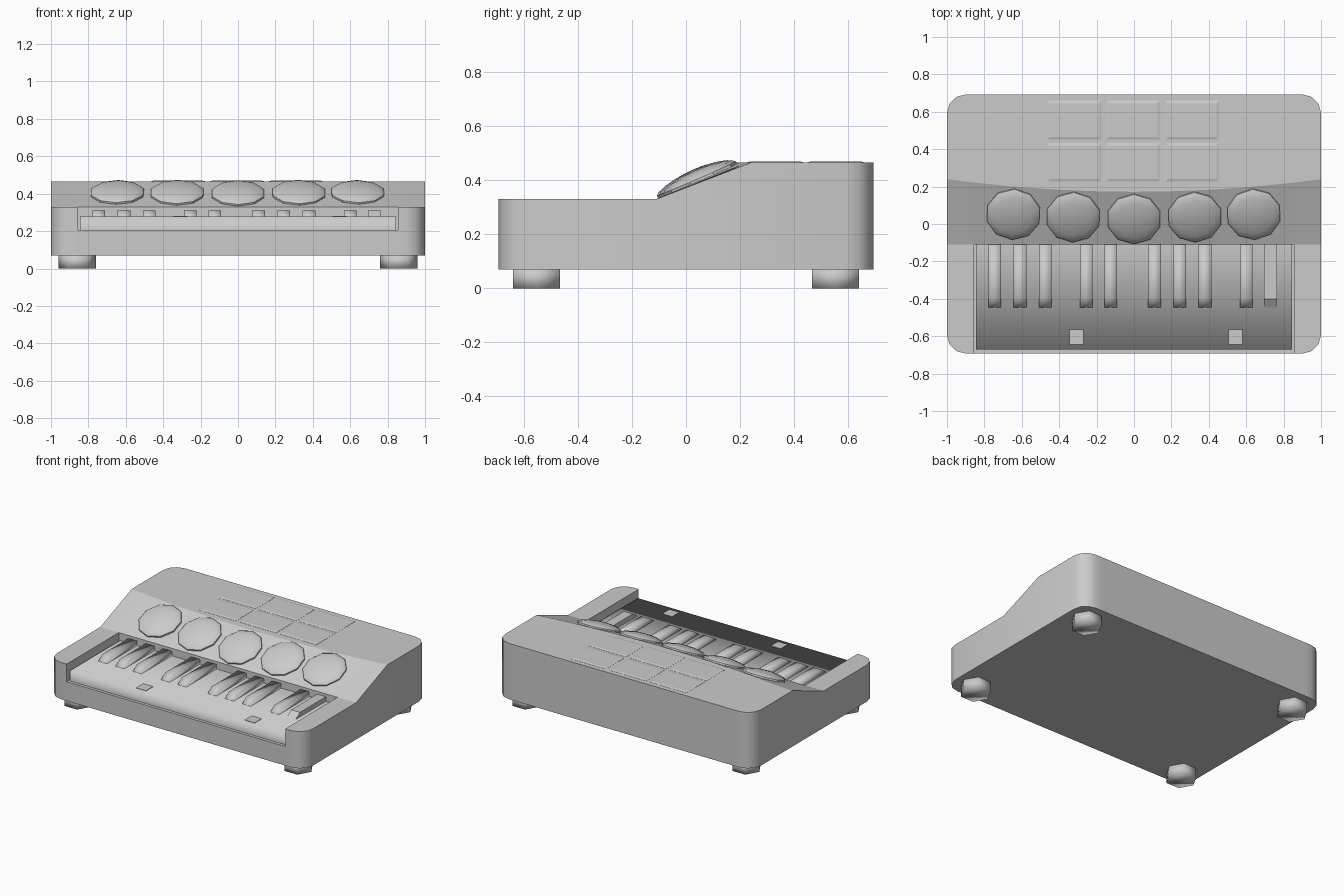
import bpy, bmesh, math
from mathutils import Vector, Matrix

if "Cube" in bpy.data.objects:
    bpy.data.objects.remove(bpy.data.objects["Cube"])

grey = bpy.data.materials.new("plain grey")
grey.diffuse_color = (0.6, 0.6, 0.6, 1)
grey.use_nodes = True
grey.node_tree.nodes["Principled BSDF"].inputs["Base Color"].default_value = grey.diffuse_color


def finish(bm, name, smooth=None, sharp=35, fix=True):
    """Turn a bmesh into a named object; smooth(face) picks the smooth faces."""
    if fix:
        bmesh.ops.recalc_face_normals(bm, faces=bm.faces)
    bm.normal_update()
    for f in bm.faces:
        f.smooth = bool(smooth and smooth(f))
    for e in bm.edges:
        if len(e.link_faces) == 2:
            e.smooth = e.calc_face_angle(0) < math.radians(sharp)
    me = bpy.data.meshes.new(name)
    bm.to_mesh(me)
    bm.free()
    me.materials.append(grey)
    ob = bpy.data.objects.new(name, me)
    bpy.context.collection.objects.link(ob)
    return ob


def loft(bm, rings, closed=True, cap_start=False, cap_end=False):
    """Bridge a list of point rings with quads."""
    vs = [[bm.verts.new(p) for p in r] for r in rings]
    n = len(vs[0])
    for a, b in zip(vs, vs[1:]):
        for i in range(n if closed else n - 1):
            j = (i + 1) % n
            bm.faces.new((a[i], a[j], b[j], b[i]))
    if cap_start:
        bm.faces.new(vs[0][::-1])
    if cap_end:
        bm.faces.new(vs[-1])


def circle(r, z, n, turn=0):
    return [(r * math.cos(turn + math.tau * i / n),
             r * math.sin(turn + math.tau * i / n), z) for i in range(n)]


# Body: lofted across x, with rounded corners, curved crease and key well
FRONT_Z, TOP_Z, BASE_Z, WELL_Z, WELL_X = 0.33, 0.465, 0.07, 0.205, 0.855


def crease(x):
    return 0.172 + 0.068 * x * x


half = []
for deg in (0, 30, 60, 90):
    t = math.radians(deg)
    half.append((0.9 + 0.1 * math.cos(t), 0.593 + 0.1 * math.sin(t), FRONT_Z))
half.append((WELL_X, 0.693, FRONT_Z))
half += [(x, 0.693, WELL_Z) for x in (WELL_X, 0.65, 0.45, 0.22)]
stations = half + [(0, 0.693, WELL_Z)] + [(-x, y, z) for x, y, z in half[::-1]]
rings = [[(x, -y, BASE_Z), (x, -y, zf), (x, -0.11, zf), (x, -0.11, FRONT_Z),
          (x, crease(x), TOP_Z), (x, y, TOP_Z), (x, y, BASE_Z)]
         for x, y, zf in stations]
bm = bmesh.new()
loft(bm, rings, True, True, True)
flat = [f for f in bm.faces if f.calc_area() < 1e-7]
bmesh.ops.delete(bm, geom=flat, context='FACES_ONLY')
bmesh.ops.remove_doubles(bm, verts=bm.verts, dist=1e-5)
finish(bm, "body", lambda f: abs(f.normal.z) < 0.1)

# White key bed: one softly shaded top and front strip
KEY_Z = 0.277
bm = bmesh.new()
loft(bm, [[(x, -0.11, KEY_Z), (x, -0.672, KEY_Z), (x, -0.672, WELL_Z)]
          for x in (-0.845, 0.845)], closed=False)
for f in bm.faces:
    f.normal_update()
bed_faces = list(bm.faces)
if max(bed_faces, key=lambda f: abs(f.normal.z)).normal.z < 0:
    bmesh.ops.reverse_faces(bm, faces=bed_faces)
finish(bm, "white_keys", lambda f: True, sharp=180, fix=False)

# Raised keys with sloped front ends; the last one is flat shaded
KEYS = (-0.745, -0.61, -0.475, -0.255, -0.125, 0.11, 0.245, 0.38, 0.6, 0.73)
for k, x in enumerate(KEYS):
    bm = bmesh.new()
    loft(bm, [[(x + s, -0.11, KEY_Z - 0.01), (x + s, -0.11, 0.31),
               (x + s, -0.4, 0.31), (x + s, -0.447, KEY_Z),
               (x + s, -0.447, KEY_Z - 0.01)]
              for s in (-0.034, 0.034)], True, True, True)
    finish(bm, "raised_key", (lambda f: True) if k < 9 else None,
           sharp=180 if k < 9 else 30)

# Two small marker plates on the key bed
for x in (-0.307, 0.542):
    bm = bmesh.new()
    bmesh.ops.create_cube(bm, size=1, matrix=Matrix.Translation((x, -0.604, KEY_Z))
                          @ Matrix.Diagonal((0.076, 0.078, 0.005, 1)))
    finish(bm, "key_marker")

# Domed pads on the slope, aligned to the surface
for x, y in ((-0.645, 0.05), (-0.325, 0.035), (0, 0.025), (0.325, 0.035), (0.64, 0.05)):
    run = crease(x) + 0.11
    rise = TOP_Z - FRONT_Z
    z = FRONT_Z + rise * (y + 0.11) / run
    normal = Vector((rise * (y + 0.11) / run ** 2 * 0.136 * x, -rise / run, 1))
    bm = bmesh.new()
    loft(bm, [circle(r, h, 10, math.pi / 10) for r, h in
              ((0.147, -0.01), (0.147, 0.012), (0.136, 0.021),
               (0.105, 0.031), (0.06, 0.039), (0.02, 0.042))], True, True, True)
    ob = finish(bm, "drum_pad", lambda f: f.normal.z > 0.3, sharp=32)
    ob.matrix_world = Matrix.Translation((x, y + 0.005, z)) @ \
        normal.to_track_quat('Z', 'Y').to_matrix().to_4x4()

# Six thin buttons with bevelled rims on the top panel
for x in (-0.32, -0.005, 0.31):
    for y in (0.555, 0.33):
        bm = bmesh.new()
        loft(bm, [[(x + sx * (0.145 - i), y + sy * (0.104 - i), z)
                   for sx, sy in ((-1, -1), (1, -1), (1, 1), (-1, 1))]
                  for i, z in ((0, TOP_Z - 0.005), (0, TOP_Z + 0.001),
                               (0.014, TOP_Z + 0.005))], True, True, True)
        finish(bm, "top_button")

# Hexagonal feet
for sx in (-1, 1):
    for sy in (-1, 1):
        bm = bmesh.new()
        loft(bm, [circle(0.1, z, 6) for z in (0, BASE_Z + 0.005)], True, True, True)
        ob = finish(bm, "foot", lambda f: True, sharp=180)
        ob.location = (sx * 0.86, sy * 0.553, 0)
